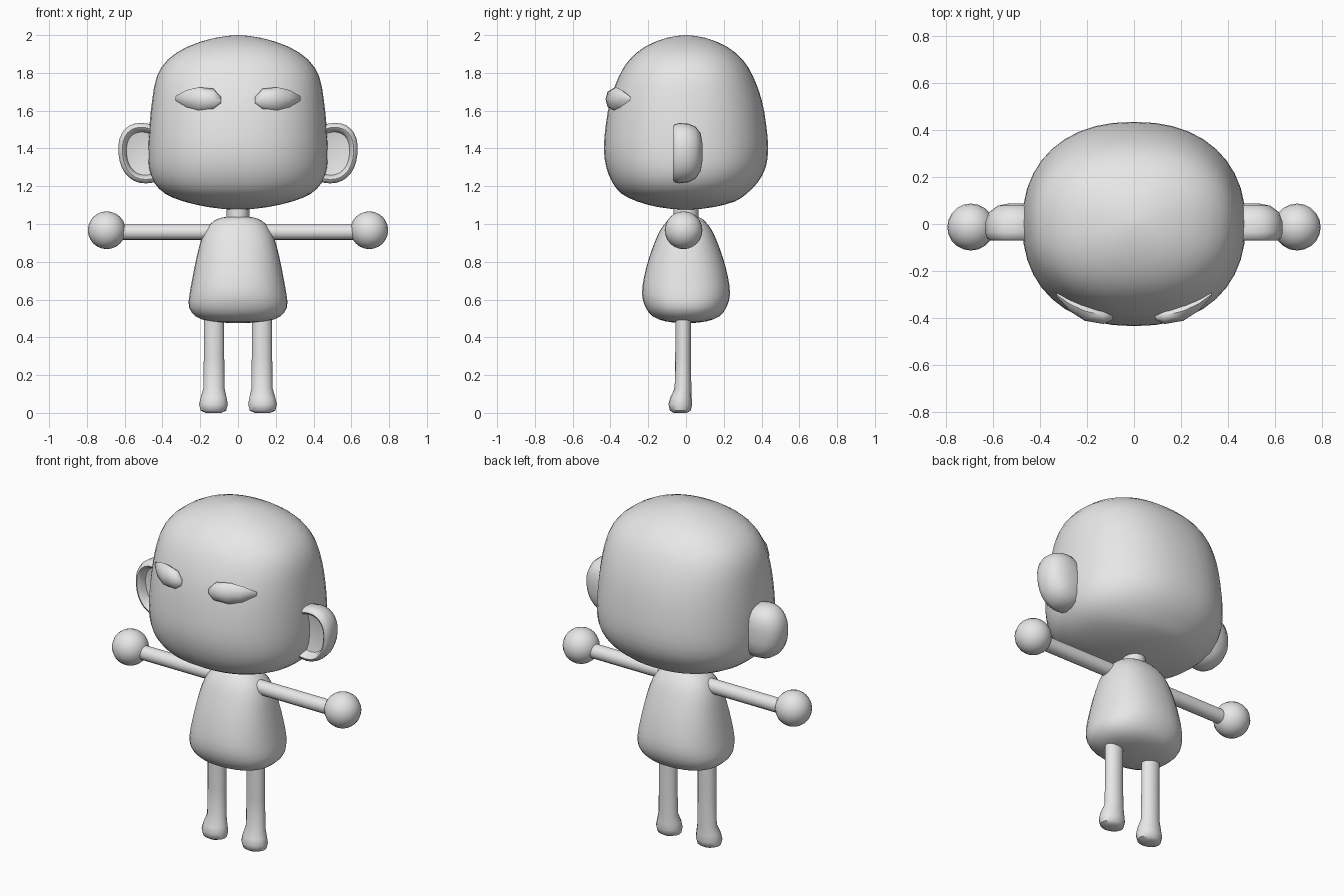
import bpy, bmesh, math
from mathutils import Vector

cube = bpy.data.objects.get("Cube")
if cube:
    bpy.data.objects.remove(cube, do_unlink=True)

grey = bpy.data.materials.new("plain_grey")
grey.use_nodes = True
colour = (0.8, 0.8, 0.8, 1)
grey.diffuse_color = colour
grey.node_tree.nodes["Principled BSDF"].inputs["Base Color"].default_value = colour


def smooth_path(rings, steps):
    """Catmull-Rom interpolation of the ring values."""
    pts = [Vector(r) for r in rings]
    out = []
    for i in range(len(pts) - 1):
        p0, p1, p2 = pts[max(i - 1, 0)], pts[i], pts[i + 1]
        p3 = pts[min(i + 2, len(pts) - 1)]
        for k in range(steps):
            t = k / steps
            out.append(p1 + (p2 - p0) * (t / 2)
                       + (p0 * 2 - p1 * 5 + p2 * 4 - p3) * (t * t / 2)
                       + (p1 * 3 - p0 - p2 * 3 + p3) * (t ** 3 / 2))
    return out + [pts[-1]]


def finish(name, bm, mirror, angle):
    bmesh.ops.recalc_face_normals(bm, faces=bm.faces)
    mesh = bpy.data.meshes.new(name)
    bm.to_mesh(mesh)
    bm.free()
    mesh.materials.append(grey)
    obj = bpy.data.objects.new(name, mesh)
    bpy.context.collection.objects.link(obj)
    bpy.ops.object.select_all(action='DESELECT')
    bpy.context.view_layer.objects.active = obj
    obj.select_set(True)
    bpy.ops.object.shade_smooth_by_angle(angle=math.radians(angle))
    if mirror:
        obj.modifiers.new("Mirror", 'MIRROR').use_mirror_merge = False
    return obj


def loft(name, rings, axis='z', n=32, power=2.0, steps=1, mirror=False, angle=50, lean=0):
    """Skin rings of (position, centre a, centre b, radius a, radius b)."""
    bm = bmesh.new()
    loops = []
    for pos, ca, cb, ra, rb in smooth_path(rings, steps):
        loop = []
        for i in range(n):
            t = 2 * math.pi * i / n
            c, s = math.cos(t), math.sin(t)
            a = ca + ra * math.copysign(abs(c) ** (2 / power), c)
            b = cb + rb * math.copysign(abs(s) ** (2 / power), s)
            a += lean * (b - cb)
            co = {'x': (pos, a, b), 'y': (a, pos, b), 'z': (a, b, pos)}[axis]
            loop.append(bm.verts.new(co))
        loops.append(loop)
    for lo, hi in zip(loops, loops[1:]):
        for i in range(n):
            j = (i + 1) % n
            bm.faces.new((lo[i], lo[j], hi[j], hi[i]))
    bm.faces.new(loops[0])
    bm.faces.new(loops[-1])
    return finish(name, bm, mirror, angle)


# Head: rounded block, slightly wider near the jaw
loft("head", [
    (1.075, 0, 0, 0.03, 0.03), (1.09, 0, 0, 0.16, 0.15), (1.12, 0, 0, 0.29, 0.26),
    (1.16, 0, -0.01, 0.385, 0.33), (1.22, 0, -0.005, 0.445, 0.385),
    (1.3, 0, 0, 0.472, 0.422), (1.4, 0, 0, 0.475, 0.435), (1.53, 0, 0, 0.468, 0.424),
    (1.66, 0, 0, 0.454, 0.4), (1.78, 0, 0, 0.43, 0.356), (1.87, 0, 0, 0.372, 0.3),
    (1.94, 0, 0, 0.265, 0.215), (1.985, 0, 0, 0.125, 0.105), (2.0, 0, 0, 0.012, 0.012),
], power=2.25, steps=2, n=40)

# Neck
loft("neck", [(1.0, 0, 0, 0.06, 0.065), (1.12, 0, 0, 0.06, 0.065)], n=16)

# Torso: bell shape with a rounded hem
loft("torso", [
    (0.475, 0, 0, 0.03, 0.03), (0.485, 0, 0, 0.15, 0.11), (0.51, 0, 0, 0.222, 0.175),
    (0.56, 0, 0, 0.26, 0.215), (0.63, 0, 0, 0.256, 0.233), (0.72, 0, 0, 0.24, 0.222),
    (0.82, 0, 0, 0.22, 0.196), (0.91, 0, 0, 0.197, 0.163), (0.97, 0, 0, 0.17, 0.135),
    (1.015, 0, 0, 0.13, 0.1), (1.035, 0, 0, 0.08, 0.07), (1.04, 0, 0, 0.02, 0.02),
], power=2.3, steps=2)

# Arms
loft("arms", [(0.1, -0.012, 0.957, 0.041, 0.041), (0.64, -0.012, 0.957, 0.041, 0.041)],
     axis='x', n=16, mirror=True)

# Round hands
bm = bmesh.new()
bmesh.ops.create_uvsphere(bm, u_segments=20, v_segments=12, radius=0.1)
bmesh.ops.translate(bm, verts=bm.verts, vec=(0.695, -0.013, 0.967))
finish("hands", bm, True, 50)

# Legs with flared feet
loft("legs", [
    (0.0, 0.13, -0.03, 0.04, 0.035), (0.012, 0.13, -0.03, 0.068, 0.055),
    (0.045, 0.13, -0.03, 0.076, 0.063), (0.08, 0.129, -0.027, 0.069, 0.057),
    (0.13, 0.127, -0.016, 0.056, 0.044), (0.3, 0.127, -0.015, 0.054, 0.042),
    (0.54, 0.127, -0.014, 0.054, 0.042),
], n=16, mirror=True)

# Ears: domed behind, rimmed cup in front
loft("ears", [
    (0.088, 0.5, 1.38, 0.03, 0.04), (0.078, 0.5, 1.38, 0.08, 0.1),
    (0.05, 0.5, 1.378, 0.117, 0.138), (0.01, 0.5, 1.376, 0.132, 0.156),
    (-0.035, 0.5, 1.375, 0.133, 0.16), (-0.062, 0.5, 1.374, 0.125, 0.153),
    (-0.07, 0.5, 1.374, 0.112, 0.138), (-0.06, 0.5, 1.373, 0.1, 0.125),
    (-0.02, 0.5, 1.373, 0.09, 0.114), (-0.01, 0.5, 1.373, 0.05, 0.06),
], axis='y', n=28, power=2.25, mirror=True, lean=0.08)

# Eyes: faceted almond shapes wrapping round the face
loft("eyes", [
    (0.09, -0.395, 1.655, 0.012, 0.018), (0.13, -0.39, 1.66, 0.036, 0.056),
    (0.21, -0.37, 1.66, 0.042, 0.064), (0.275, -0.34, 1.662, 0.03, 0.046),
    (0.33, -0.3, 1.665, 0.008, 0.012),
], axis='x', n=8, mirror=True, angle=60)
